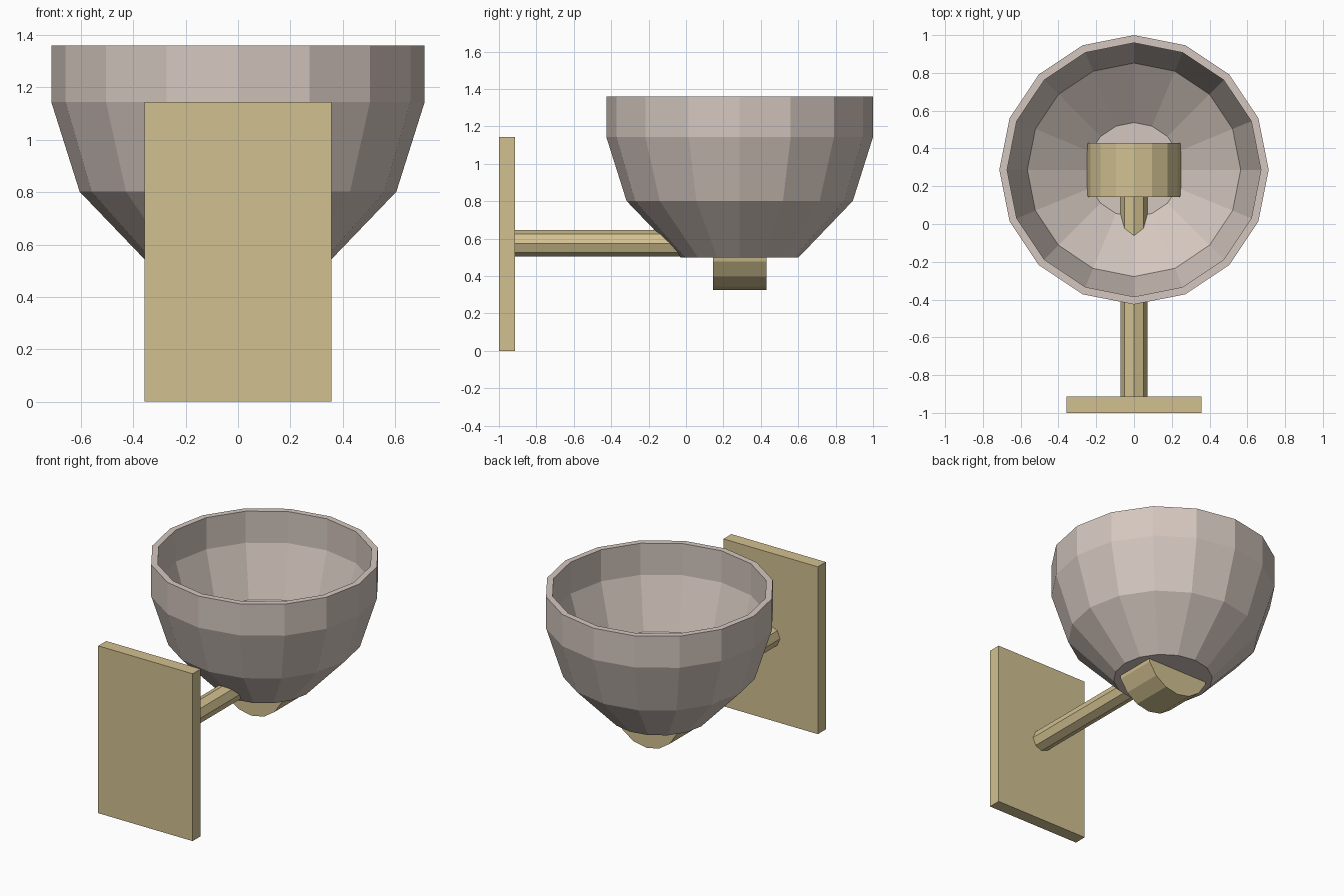
import bpy, bmesh
from math import cos, sin, pi

cube = bpy.data.objects.get("Cube")
if cube:
    bpy.data.objects.remove(cube, do_unlink=True)


def make_material(name, rgb):
    mat = bpy.data.materials.new(name)
    mat.use_nodes = True
    mat.diffuse_color = (*rgb, 1)
    mat.node_tree.nodes["Principled BSDF"].inputs["Base Color"].default_value = (*rgb, 1)
    return mat


def lathe(name, profile, sides, location, mat, along_y=False):
    """Spin a (radius, height) profile into a closed, flat-faced solid."""
    bm = bmesh.new()
    rings = [[bm.verts.new((r * cos(2 * pi * i / sides), r * sin(2 * pi * i / sides), h))
              for i in range(sides)] for r, h in profile]
    for low, high in zip(rings, rings[1:]):
        for i in range(sides):
            j = (i + 1) % sides
            bm.faces.new((low[i], low[j], high[j], high[i]))
    bm.faces.new(rings[0])
    bm.faces.new(rings[-1])
    bmesh.ops.recalc_face_normals(bm, faces=bm.faces)
    mesh = bpy.data.meshes.new(name)
    bm.to_mesh(mesh)
    bm.free()
    mesh.materials.append(mat)
    obj = bpy.data.objects.new(name, mesh)
    obj.location = location
    if along_y:
        obj.rotation_euler.x = -pi / 2
    bpy.context.collection.objects.link(obj)
    return obj


brass = make_material("brass", (0.64, 0.53, 0.28))
stone = make_material("warm_grey", (0.66, 0.57, 0.52))

bowl_y, arm_z = 0.287, 0.575

# Wall plate
bpy.ops.mesh.primitive_cube_add(size=1, location=(0, -0.957, 0.572))
plate = bpy.context.object
plate.name = "wall_plate"
plate.scale = (0.714, 0.086, 1.144)
plate.data.materials.append(brass)

# Arm from the plate into the lamp holder
lathe("arm", [(0.071, 0), (0.071, 1.12)], 8, (0, -0.93, arm_z), brass, along_y=True)

# Drum-shaped lamp holder lying across the bowl floor
lathe("lamp_holder", [(0.25, -0.143), (0.25, 0.143)], 16, (0, bowl_y, arm_z), brass, along_y=True)

# Open bowl shade: outer wall upward, then inner wall down to its floor
outer = [(0.315, 0.5), (0.605, 0.802), (0.713, 1.144), (0.713, 1.36)]
inner = [(0.672, 1.36), (0.672, 1.144), (0.565, 0.802), (0.25, 0.575)]
lathe("bowl_shade", outer + inner, 16, (0, bowl_y, 0), stone)
